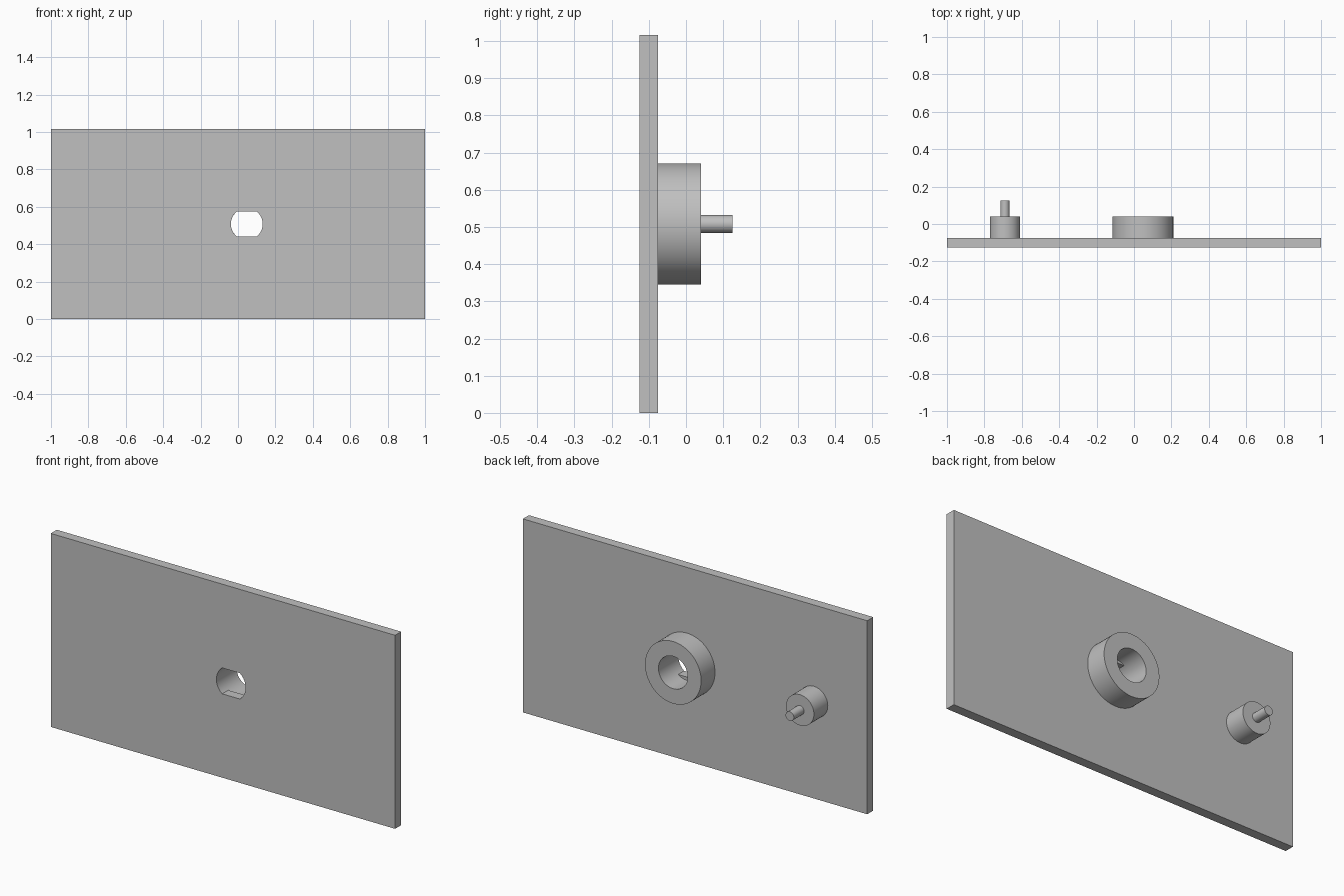
import bpy
import bmesh
from math import pi, sin, cos, asin, radians

cube = bpy.data.objects.get("Cube")
if cube:
    bpy.data.objects.remove(cube, do_unlink=True)

# One grey finish for every part
grey = bpy.data.materials.new("plain grey")
grey.use_nodes = True
grey.diffuse_color = (0.527, 0.527, 0.527, 1)
grey.node_tree.nodes["Principled BSDF"].inputs["Base Color"].default_value = grey.diffuse_color

PLATE_FRONT, PLATE_BACK, BOSS_BACK, PIN_BACK = -0.125, -0.075, 0.04, 0.125
HEIGHT = 1.016
MID = HEIGHT / 2
HUB_X, PIN_X = 0.047, -0.69
BORE = 0.085


def circle(x, r, n=64):
    return [(x + r * cos(2 * pi * i / n), MID + r * sin(2 * pi * i / n)) for i in range(n)]


def double_flat(x, r, half_flat, n=20):
    """Circle with its top and bottom cut flat."""
    a = asin(half_flat / r)
    angles = [side + a * (2 * i / n - 1) for side in (0, pi) for i in range(n + 1)]
    return [(x + r * cos(t), MID + r * sin(t)) for t in angles]


def prism(name, loops, y0, y1):
    """Fill an outline (with optional holes) and extrude it along y."""
    bm = bmesh.new()
    for loop in loops:
        verts = [bm.verts.new((x, y0, z)) for x, z in loop]
        for a, b in zip(verts, verts[1:] + verts[:1]):
            bm.edges.new((a, b))
    bmesh.ops.triangle_fill(bm, edges=bm.edges[:], use_beauty=True)
    out = bmesh.ops.extrude_face_region(bm, geom=bm.faces[:])
    moved = [v for v in out["geom"] if isinstance(v, bmesh.types.BMVert)]
    bmesh.ops.translate(bm, verts=moved, vec=(0, y1 - y0, 0))
    bmesh.ops.recalc_face_normals(bm, faces=bm.faces[:])
    mesh = bpy.data.meshes.new(name)
    bm.to_mesh(mesh)
    bm.free()
    mesh.materials.append(grey)
    obj = bpy.data.objects.new(name, mesh)
    bpy.context.collection.objects.link(obj)
    bpy.ops.object.select_all(action="DESELECT")
    obj.select_set(True)
    bpy.context.view_layer.objects.active = obj
    bpy.ops.object.shade_smooth_by_angle(angle=radians(30))
    return obj


# Upright plate with the flat-sided hole
outline = [(-1, 0), (1, 0), (1, HEIGHT), (-1, HEIGHT)]
prism("plate", [outline, double_flat(HUB_X, BORE, 0.068)], PLATE_FRONT, PLATE_BACK)

# Ring behind the hole
prism("hub_ring", [circle(HUB_X, 0.163), circle(HUB_X, BORE)], PLATE_BACK, BOSS_BACK)

# Small boss and its pin
prism("boss", [circle(PIN_X, 0.081)], PLATE_BACK, BOSS_BACK)
prism("pin", [circle(PIN_X, 0.024, 32)], BOSS_BACK, PIN_BACK)
